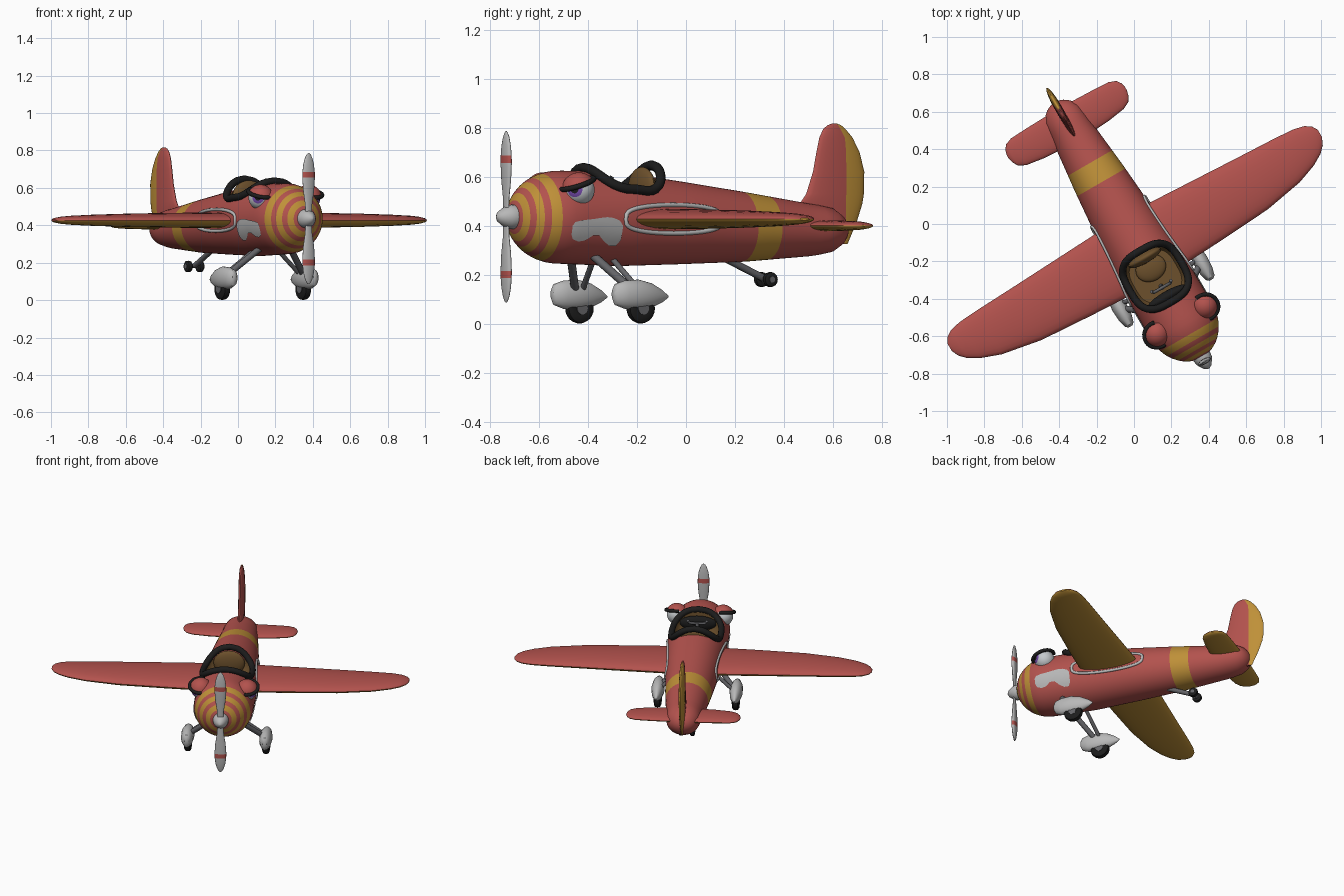
import bpy, bmesh
from math import sin, cos, pi, sqrt, radians, copysign
from mathutils import Matrix, Vector

if "Cube" in bpy.data.objects:
    bpy.data.objects.remove(bpy.data.objects["Cube"])

def material(name, r, g, b):
    m = bpy.data.materials.new(name)
    m.use_nodes = True
    m.diffuse_color = (r, g, b, 1)
    m.node_tree.nodes["Principled BSDF"].inputs["Base Color"].default_value = (r, g, b, 1)
    return m

RED = material("warm red", .45, .085, .075)
GOLD = material("gold", .52, .28, .04)
SILVER = material("silver", .48, .48, .48)
STEEL = material("dark steel", .13, .13, .14)
BLACK = material("black rubber", .012, .012, .012)
BROWN = material("brown leather", .15, .08, .025)
WHITE = material("eye white", .55, .58, .6)
PURPLE = material("iris purple", .18, .07, .42)
parts = []
SIDES = ((1, "left"), (-1, "right"))

def add(name, data, mats):
    for m in mats:
        data.materials.append(m)
    ob = bpy.data.objects.new(name, data)
    bpy.context.collection.objects.link(ob)
    parts.append(ob)
    return ob

def finish(name, bm, mats, rule=None, recalc=True):
    if recalc:
        bmesh.ops.recalc_face_normals(bm, faces=bm.faces)
    for f in bm.faces:
        f.material_index = rule(f.calc_center_median()) if rule else 0
    me = bpy.data.meshes.new(name)
    bm.to_mesh(me)
    bm.free()
    return add(name, me, mats)

def loft(name, rings, mats, rule=None):
    bm = bmesh.new()
    loops = [[bm.verts.new(p) for p in r] for r in rings]
    n = len(loops[0])
    for a, b in zip(loops, loops[1:]):
        for i in range(n):
            bm.faces.new((a[i], a[(i + 1) % n], b[(i + 1) % n], b[i]))
    bm.faces.new(loops[0])
    bm.faces.new(loops[-1])
    return finish(name, bm, mats, rule)

def oval(axis, c, a, b, n=24):
    # ellipse ring around the given axis; a and b follow the two other axes in order
    i, j = [k for k in range(3) if k != axis]
    ring = []
    for k in range(n):
        p = list(c)
        p[i] += a * cos(2 * pi * k / n)
        p[j] += b * sin(2 * pi * k / n)
        ring.append(p)
    return ring

def foil(a, b, t, split):
    # lens section: (chord, thickness) pairs, with a seam at split
    us = [a + (split - a) * (1 - cos(pi / 2 * k / 6)) for k in range(7)]
    us += [split + (b - split) * sin(pi / 2 * k / 6) for k in range(1, 7)]
    h = [t * sqrt(max(0, 4 * (u - a) * (b - u))) / (b - a) for u in us]
    return list(zip(us, h)) + [(u, -v) for u, v in zip(us, h)][-2:0:-1]

def ball(name, c, size, mat):
    bm = bmesh.new()
    bmesh.ops.create_uvsphere(bm, u_segments=24, v_segments=16, radius=1)
    bm.transform(Matrix.Translation(c) @ Matrix.Diagonal((*size, 1)))
    return finish(name, bm, [mat])

def tube(name, pts, r, mat, cyclic=False):
    cu = bpy.data.curves.new(name, 'CURVE')
    cu.dimensions = '3D'
    cu.bevel_depth, cu.bevel_resolution, cu.use_fill_caps = r, 3, True
    sp = cu.splines.new('POLY')
    sp.points.add(len(pts) - 1)
    for p, q in zip(sp.points, pts):
        p.co = (*q, 1)
    sp.use_cyclic_u = cyclic
    sp.use_smooth = True
    return add(name, cu, [mat])

# Fuselage: y, half width, top, bottom
STATIONS = [(-.8, .19, .625, .245), (-.58, .19, .625, .245), (-.3, .19, .62, .235),
            (0, .172, .58, .243), (.3, .147, .537, .253), (.6, .115, .49, .275), (.8, .1, .465, .3)]

def body(y):
    for s, e in zip(STATIONS, STATIONS[1:]):
        if y <= e[0]:
            break
    t = (y - s[0]) / (e[0] - s[0])
    w, top, bot = [s[k] + t * (e[k] - s[k]) for k in (1, 2, 3)]
    f = 1
    if y < -.58:
        f = sqrt(max(.0004, 1 - ((y + .58) / .22) ** 2))
    if y > .67:
        f = sqrt(max(.0004, 1 - ((y - .67) / .105) ** 2))
    return w * f, (top + bot) / 2, (top - bot) / 2 * f

def side_x(y, z):
    w, c, h = body(y)
    return w * sqrt(max(0, 1 - ((z - c) / h) ** 2))

def top_z(x, y):
    w, c, h = body(y)
    return c + h * sqrt(max(0, 1 - (x / w) ** 2))

BANDS = [(-.785, -.768), (-.75, -.725), (-.70, -.66), (.28, .40)]
ys = {round(-.6 + .04 * k, 3) for k in range(32)} | {y for b in BANDS for y in b}
ys |= {-.8, -.798, -.793, -.76, -.71, -.68, -.63, .7, .74, .755, .765, .772, .775}
rings = []
for y in sorted(ys):
    w, c, h = body(y)
    rings.append(oval(1, (0, y, c), w, h, 56))
fuselage = loft("fuselage", rings, [RED, GOLD, BROWN],
                lambda c: int(any(a < c.y < b for a, b in BANDS)))

# Cockpit opening cut from the fuselage
def rim(scale, n=40):
    out = []
    for k in range(n):
        c, s = cos(2 * pi * k / n), sin(2 * pi * k / n)
        out.append((scale * .158 * copysign(abs(c) ** .65, c),
                    -.30 + scale * .16 * copysign(abs(s) ** .65, s)))
    return out

cutter = loft("cockpit_cutter", [[(x, y, z) for x, y in rim(k)] for z, k in
              ((.5, .8), (.53, .92), (.8, .95))], [RED, GOLD, BROWN], lambda c: 2)
cutter.hide_render = True
mod = fuselage.modifiers.new("cockpit", 'BOOLEAN')
mod.operation, mod.solver, mod.object = 'DIFFERENCE', 'EXACT', cutter
bpy.context.view_layer.update()
carved = bpy.data.meshes.new_from_object(fuselage.evaluated_get(bpy.context.evaluated_depsgraph_get()))
fuselage.modifiers.clear()
fuselage.data = carved
parts.remove(cutter)
bpy.data.objects.remove(cutter)

# Cockpit rim, seat and controls
tube("cockpit_rim", [(x, y, top_z(x, y) + .014 + .035 * max(0, (y + .30) / .16)
                      * max(0, 1 - (x / .16) ** 2)) for x, y in rim(1)], .02, BLACK, True)
ball("seat_back", (0, -.185, .555), (.1, .03, .085), BROWN)
ball("seat_cushion", (0, -.25, .51), (.085, .07, .025), BROWN)
ball("dashboard", (0, -.425, .555), (.12, .03, .05), BLACK)
tube("control_column", [(0, -.36, .5), (0, -.37, .58)], .012, STEEL)
tube("control_handle", [(-.06, -.36, .6), (-.05, -.37, .58), (.05, -.37, .58), (.06, -.36, .6)], .009, STEEL)

# Wings and tailplane: red above, gold below
def wing(name, half, z, mats):
    st = [(-x, *r) for x, *r in half[::-1]] + half
    rings = [[(x, y, z + h) for y, h in foil(a, b, t, (a + b) / 2)] for x, a, b, t in st]
    return loft(name, rings, mats, lambda c: int(c.z < z))

wing("wings", [(.1, -.325, .06, .042), (.4, -.31, .045, .04), (.7, -.29, .03, .036), (.92, -.25, .02, .03),
               (1.03, -.21, .012, .025), (1.09, -.175, -.002, .02), (1.125, -.14, -.025, .014),
               (1.143, -.1, -.055, .005)], .427, [RED, GOLD])
wing("tailplane", [(.04, .535, .735, .022), (.2, .545, .73, .021), (.3, .56, .725, .018),
                   (.34, .58, .71, .014), (.358, .61, .685, .009), (.365, .64, .66, .003)], .4, [RED, GOLD])

# Fin with gold rudder: z, front, back, half thickness
FIN = [(.325, .72, .785, .006), (.42, .66, .83, .016), (.49, .56, .855, .02), (.53, .59, .862, .02),
       (.62, .622, .864, .02), (.7, .638, .842, .019), (.76, .652, .808, .016),
       (.795, .67, .775, .012), (.81, .69, .755, .008), (.817, .71, .735, .003)]
seam = lambda a, b: min(.768, a + .72 * (b - a))
def fin_colour(c):
    for s, e in zip(FIN, FIN[1:]):
        if c.z <= e[0]:
            return int(c.y > (seam(*s[1:3]) + seam(*e[1:3])) / 2)
    return 0
loft("tail_fin", [[(h, y, z) for y, h in foil(a, b, t, seam(a, b))] for z, a, b, t in FIN],
     [RED, GOLD], fin_colour)

# Propeller and spinner
BLADE = [(0, .018), (.08, .022), (.15, .033), (.22, .038), (.25, .037), (.29, .032), (.325, .022), (.343, .012), (.35, .003)]
blade = [(-d, w) for d, w in BLADE[:0:-1]] + BLADE
loft("propeller", [oval(2, (0, -.825, .436 + d), w, max(.003, w * .4)) for d, w in blade],
     [SILVER, RED], lambda c: int(.22 < abs(c.z - .436) < .25))
loft("spinner", [oval(1, (0, y, .436), r, r) for y, r in
     ((-.76, .05), (-.8, .05), (-.82, .047), (-.84, .036), (-.86, .022), (-.87, .004))], [SILVER])

def wheel(name, c, r, w):
    prof = [(-1, .5), (-1, .75), (-.7, .94), (0, 1), (.7, .94), (1, .75), (1, .5)]
    loft(name + "_tyre", [oval(0, (c[0] + w * k, c[1], c[2]), r * q, r * q) for k, q in prof], [BLACK])
    loft(name + "_hub", [oval(0, (c[0] + w * k, c[1], c[2]), r * .4, r * .4) for k in (-1.15, 1.15)], [STEEL])

SPAT = [(-.13, .012, .12, .022), (-.118, .026, .119, .044), (-.075, .038, .118, .058), (-.01, .042, .118, .062),
        (.05, .034, .115, .05), (.1, .018, .112, .026), (.13, .003, .11, .004)]
PANEL = [(-.62, .365, .4), (-.61, .345, .415), (-.58, .335, .422), (-.55, .34, .425), (-.52, .36, .428), (-.49, .36, .432),
         (-.46, .335, .435), (-.43, .318, .432), (-.4, .318, .42), (-.385, .34, .4)]

for s, side in SIDES:
    # Main landing gear
    wheel(side + "_wheel", (s * .25, -.335, .062), .062, .022)
    loft(side + "_wheel_fairing", [oval(1, (s * .25, -.335 + d, z), w, h) for d, w, z, h in SPAT], [SILVER])
    tube(side + "_front_strut", [(s * .09, -.47, .28), (s * .24, -.36, .13)], .017, STEEL)
    tube(side + "_rear_strut", [(s * .07, -.37, .27), (s * .24, -.33, .13)], .012, STEEL)
    wheel(side + "_tail_wheel", (s * .036, .4, .18), .031, .015)

    # Wing root trim
    ring = [(-.135 + .235 * cos(k * pi / 20), .427 + .058 * copysign(abs(sin(k * pi / 20)) ** .6, sin(k * pi / 20)))
            for k in range(40)]
    tube(side + "_wing_root_trim", [(s * side_x(y, z), y, z) for y, z in ring], .009, SILVER, True)

    # Thin cheek panel following the fuselage
    bm = bmesh.new()
    cols = [[bm.verts.new((s * (side_x(y, z) + .005), y, z)) for z in [lo + (hi - lo) * k / 6 for k in range(7)]]
            for y, lo, hi in PANEL]
    for a, b in zip(cols, cols[1:]):
        for k in range(6):
            f = bm.faces.new((a[k], a[k + 1], b[k + 1], b[k]))
            f.normal_update()
            if f.normal.x * s < 0:
                f.normal_flip()
    finish(side + "_cheek_panel", bm, [SILVER], recalc=False)

    # Eye with iris and pupil rings around the gaze direction
    eye = Vector((s * .148, -.567, .547))
    gaze = Vector((s * .68, -.73, .03)).normalized()
    bm = bmesh.new()
    bmesh.ops.create_uvsphere(bm, u_segments=32, v_segments=24, radius=.064)
    bm.transform(Matrix.Translation(eye) @ gaze.to_track_quat('Z', 'Y').to_matrix().to_4x4())
    def eye_colour(c):
        d = (c - eye).normalized().dot(gaze)
        return 2 if d > cos(radians(15)) else 1 if d > cos(radians(30)) else 0
    finish(side + "_eye", bm, [WHITE, PURPLE, BLACK], eye_colour)

    # Slanted eyelid and lash
    up = Vector((0, -.35, 1)).normalized()
    mid = eye + up * .026
    bm = bmesh.new()
    bmesh.ops.create_uvsphere(bm, u_segments=32, v_segments=20, radius=.071)
    bm.transform(Matrix.Translation(eye))
    bmesh.ops.bisect_plane(bm, geom=bm.verts[:] + bm.edges[:] + bm.faces[:], plane_co=mid, plane_no=up, clear_inner=True)
    finish(side + "_eyelid", bm, [RED])
    along, out = Vector((0, 1, .35)).normalized(), Vector((s, 0, 0))
    tube(side + "_lash", [mid + .071 * (along * cos(a) + out * sin(a)) for a in
         [radians(-15 + 12 * k) for k in range(18)]], .011, BLACK)

# Tail wheel strut and axle
tube("tail_strut", [(0, .2, .27), (0, .39, .185)], .015, STEEL)
tube("tail_axle", [(-.04, .4, .18), (.04, .4, .18)], .01, STEEL)

# Smooth shading, then place the whole aircraft at its angle
place = Matrix.Translation((-.035, -.02, 0)) @ Matrix.Rotation(radians(30), 4, 'Z')
bpy.ops.object.select_all(action='DESELECT')
for ob in parts:
    ob.data.transform(place)
    if ob.type == 'MESH':
        ob.select_set(True)
        bpy.context.view_layer.objects.active = ob
bpy.ops.object.shade_smooth_by_angle(angle=radians(40))
